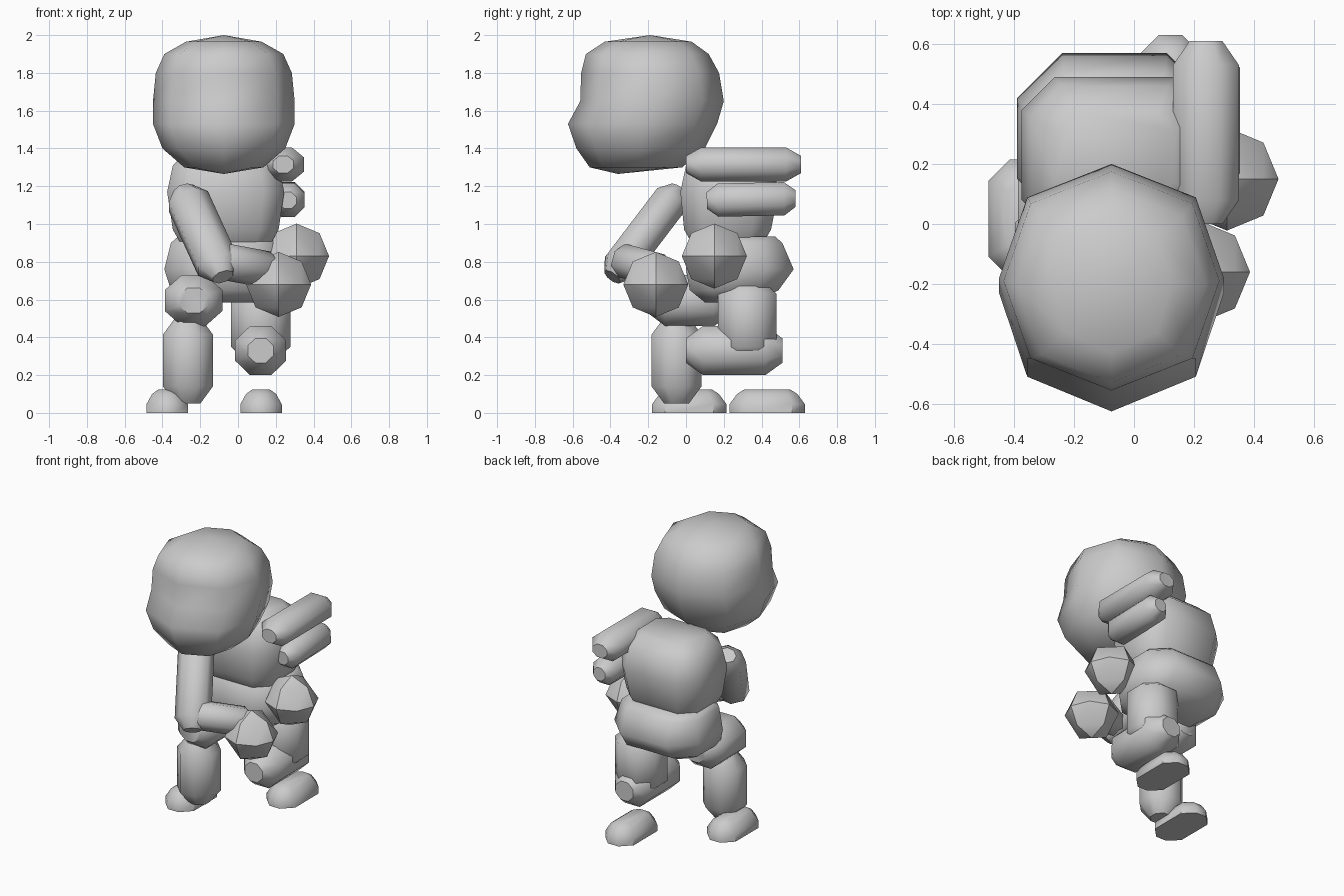
import bpy, bmesh, math
from mathutils import Vector

if "Cube" in bpy.data.objects:
    bpy.data.objects.remove(bpy.data.objects["Cube"])

grey = bpy.data.materials.new("plain grey")
grey.diffuse_color = (0.6, 0.6, 0.6, 1)
grey.use_nodes = True
grey.node_tree.nodes["Principled BSDF"].inputs["Base Color"].default_value = grey.diffuse_color


def finish(name, bm, angle):
    bmesh.ops.recalc_face_normals(bm, faces=bm.faces)
    mesh = bpy.data.meshes.new(name)
    bm.to_mesh(mesh)
    bm.free()
    mesh.materials.append(grey)
    ob = bpy.data.objects.new(name, mesh)
    bpy.context.collection.objects.link(ob)
    bpy.ops.object.select_all(action='DESELECT')
    ob.select_set(True)
    bpy.context.view_layer.objects.active = ob
    bpy.ops.object.shade_smooth_by_angle(angle=math.radians(angle))


def loft(name, rings, angle=50, tips=None):
    """Skin equal-length rings; close with flat caps or pointed tips."""
    bm = bmesh.new()
    rows = [[bm.verts.new(p) for p in r] for r in rings]
    n = len(rows[0])
    for a, b in zip(rows, rows[1:]):
        for i in range(n):
            j = (i + 1) % n
            bm.faces.new((a[i], a[j], b[j], b[i]))
    for k, row in enumerate((rows[0], rows[-1])):
        if tips:
            t = bm.verts.new(tips[k])
            for i in range(n):
                bm.faces.new((row[i], row[(i + 1) % n], t))
        else:
            bm.faces.new(row)
    finish(name, bm, angle)


def box_ring(cx, hw, y0, y1, z, c):
    """Rectangle with chamfered corners."""
    a, b = cx - hw, cx + hw
    return [(a + c, y0, z), (b - c, y0, z), (b, y0 + c, z), (b, y1 - c, z),
            (b - c, y1, z), (a + c, y1, z), (a, y1 - c, z), (a, y0 + c, z)]


def limb(name, p0, p1, ru, rv, inset=0.09):
    """Eight-sided bar with tapered ends."""
    p0, p1 = Vector(p0), Vector(p1)
    d = (p1 - p0).normalized()
    u = Vector((1, 0, 0))
    u = (u - d * u.dot(d)).normalized()
    v = d.cross(u)
    k = 1 / math.cos(math.pi / 8)
    length = (p1 - p0).length
    rings = []
    for t, s in ((0, .5), (inset, 1), (length - inset, 1), (length, .5)):
        rings.append([p0 + d * t
                      + u * (ru * s * k * math.cos(math.pi / 8 * (2 * i + 1)))
                      + v * (rv * s * k * math.sin(math.pi / 8 * (2 * i + 1)))
                      for i in range(8)])
    loft(name, rings)


def ball(name, centre, r):
    """Octahedron divided once and rounded."""
    bm = bmesh.new()
    c = Vector(centre)
    for sx in (-1, 1):
        for sy in (-1, 1):
            for sz in (-1, 1):
                x, y, z = Vector((sx, 0, 0)), Vector((0, sy, 0)), Vector((0, 0, sz))
                xy, yz, zx = [(a + b).normalized() for a, b in ((x, y), (y, z), (z, x))]
                for tri in ((x, xy, zx), (y, yz, xy), (z, zx, yz), (xy, yz, zx)):
                    bm.faces.new([bm.verts.new(c + p * r) for p in tri])
    bmesh.ops.remove_doubles(bm, verts=bm.verts, dist=0.001)
    finish(name, bm, 35)


def foot(name, cx, y0, y1):
    rings = []
    for z, hw, e, c in ((0, .11, 0, .07), (.045, .11, 0, .07),
                        (.10, .08, .04, .05), (.125, .045, .08, .03)):
        rings.append(box_ring(cx, hw, y0 + e, y1 - e, z, c))
    loft(name, rings, 45)


# Head: octagonal rings with a ridge down the front and back
HX = -0.075
head = []
for z, yf, yb, hw in ((1.30, -.51, -.02, .21), (1.40, -.58, .10, .325),
                      (1.53, -.625, .165, .375), (1.65, -.56, .20, .375),
                      (1.80, -.555, .175, .36), (1.90, -.53, .12, .315),
                      (1.965, -.43, .03, .20)):
    cy, ry = (yf + yb) / 2, (yb - yf) / 2
    head.append([(HX + hw * 1.06 * math.sin(a) if i % 4 != 2 else HX + hw * math.sin(a),
                  cy - ry * math.cos(a), z)
                 for i, a in ((i, i * math.pi / 4) for i in range(8))])
loft("head", head, 50, [(HX, -.36, 1.265), (HX, -.19, 2.0)])

# Torso
TX = -0.065
loft("chest", [box_ring(TX, hw, y0, y1, z, c) for z, hw, y0, y1, c in (
    (.90, .24, .03, .41, .08), (.97, .28, -.01, .45, .10), (1.17, .31, -.03, .49, .11),
    (1.31, .28, .0, .46, .10), (1.39, .20, .08, .37, .06))], 50)
loft("hips", [box_ring(TX, hw, y0, y1, z, c) for z, hw, y0, y1, c in (
    (.585, .19, .10, .37, .06), (.65, .29, .02, .49, .11), (.76, .325, .0, .57, .15),
    (.90, .29, .02, .51, .12), (.935, .25, .06, .47, .10))], 50)

# Arms and hands
limb("right_upper_arm", (.24, 0, 1.315), (.24, .61, 1.315), .11, .09, .08)
limb("right_forearm", (.265, .11, 1.125), (.265, .58, 1.135), .088, .088, .06)
limb("left_upper_arm", (-.29, -.04, 1.18), (-.08, -.39, .72), .11, .095, .08)
limb("left_forearm", (-.12, -.35, .81), (.20, -.13, .75), .09, .09, .06)
ball("right_hand", (.31, .15, .83), .172)
ball("left_hand", (.215, -.16, .68), .172)

# Legs
limb("left_thigh", (-.235, -.20, .595), (-.235, .24, .595), .152, .135)
limb("left_shin", (-.265, -.05, .05), (-.265, -.05, .505), .132, .132)
limb("right_thigh", (.12, .325, .28), (.12, .325, .70), .158, .155, .07)
limb("right_shin", (.12, 0, .33), (.12, .51, .33), .135, .13)
foot("left_foot", -.375, -.18, .215)
foot("right_foot", .122, .23, .63)
